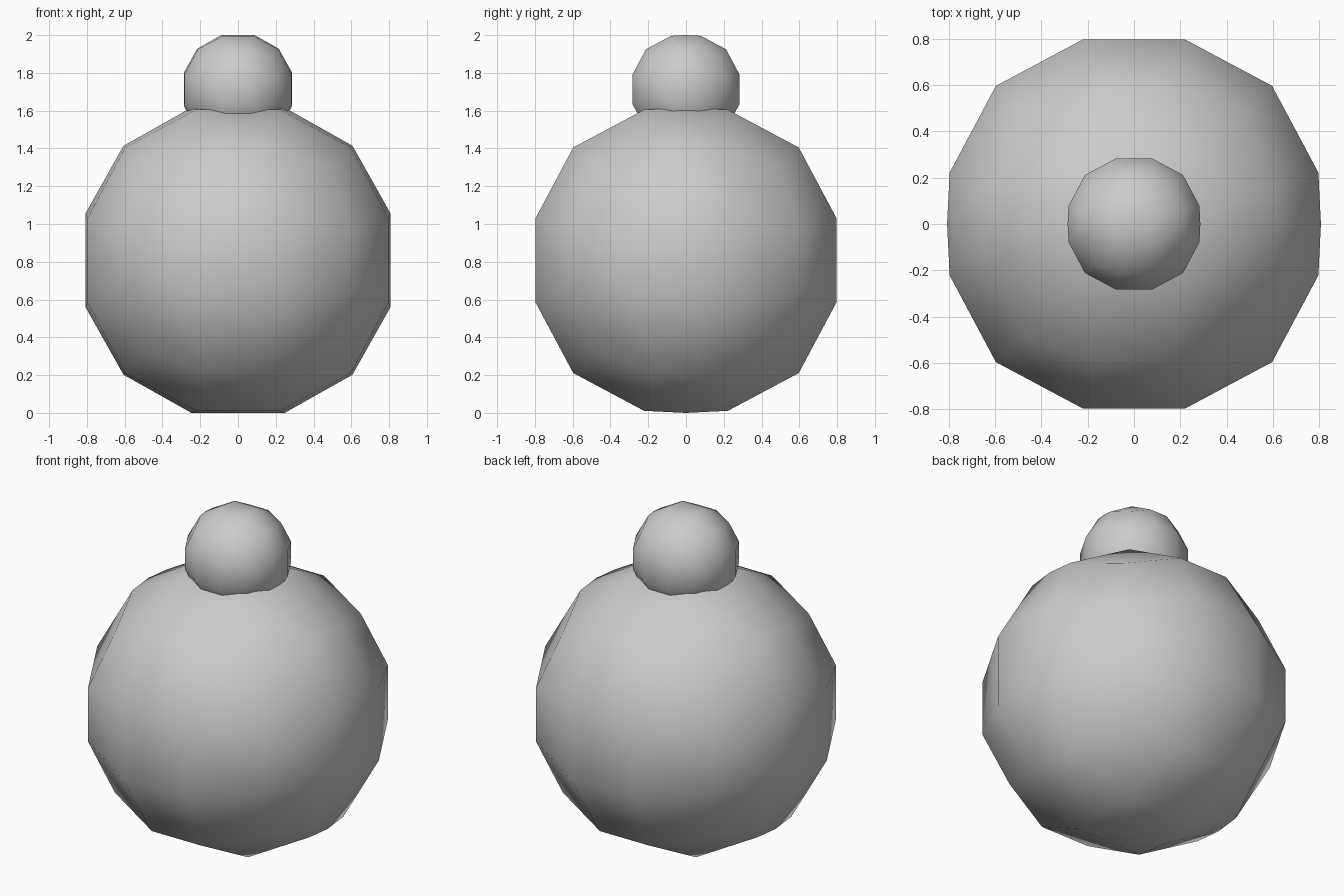
import bpy, bmesh
from mathutils import Vector

if "Cube" in bpy.data.objects:
    bpy.data.objects.remove(bpy.data.objects["Cube"])

# (outer, inner) coordinates for face, edge and corner points of the ball
LEVELS = {1: (0.797, 0.222), 2: (0.597, 0.165), 3: (0.49, 0.49)}
# same for the centre loop at y = 0
SEAM = {1: (0.808, 0.247), 2: (0.606, 0.606)}


def ball(name, scale, z):
    """Rounded 3x3 cube with an extra centre loop around y = 0."""
    bm = bmesh.new()
    bmesh.ops.create_cube(bm, size=2)
    bmesh.ops.subdivide_edges(bm, edges=bm.edges[:], cuts=2, use_grid_fill=True)
    bmesh.ops.bisect_plane(bm, geom=bm.verts[:] + bm.edges[:] + bm.faces[:],
                           plane_co=(0, 0, 0), plane_no=(0, 1, 0))
    for v in bm.verts:
        outer = sum(abs(c) > 0.9 for c in v.co)
        hi, lo = (SEAM if abs(v.co.y) < 0.01 else LEVELS)[outer]
        v.co = Vector([0 if abs(c) < 0.01 else
                       (hi if abs(c) > 0.9 else lo) * (1 if c > 0 else -1)
                       for c in v.co]) * scale
    bmesh.ops.recalc_face_normals(bm, faces=bm.faces[:])
    for f in bm.faces:
        f.smooth = True
    mesh = bpy.data.meshes.new(name)
    bm.to_mesh(mesh)
    bm.free()
    obj = bpy.data.objects.new(name, mesh)
    obj.location.z = z
    bpy.context.collection.objects.link(obj)
    return obj


# large round body
ball("body", 1.0, 0.808)
# small round knob on top
ball("top_knob", 0.355, 2 - 0.808 * 0.355)
